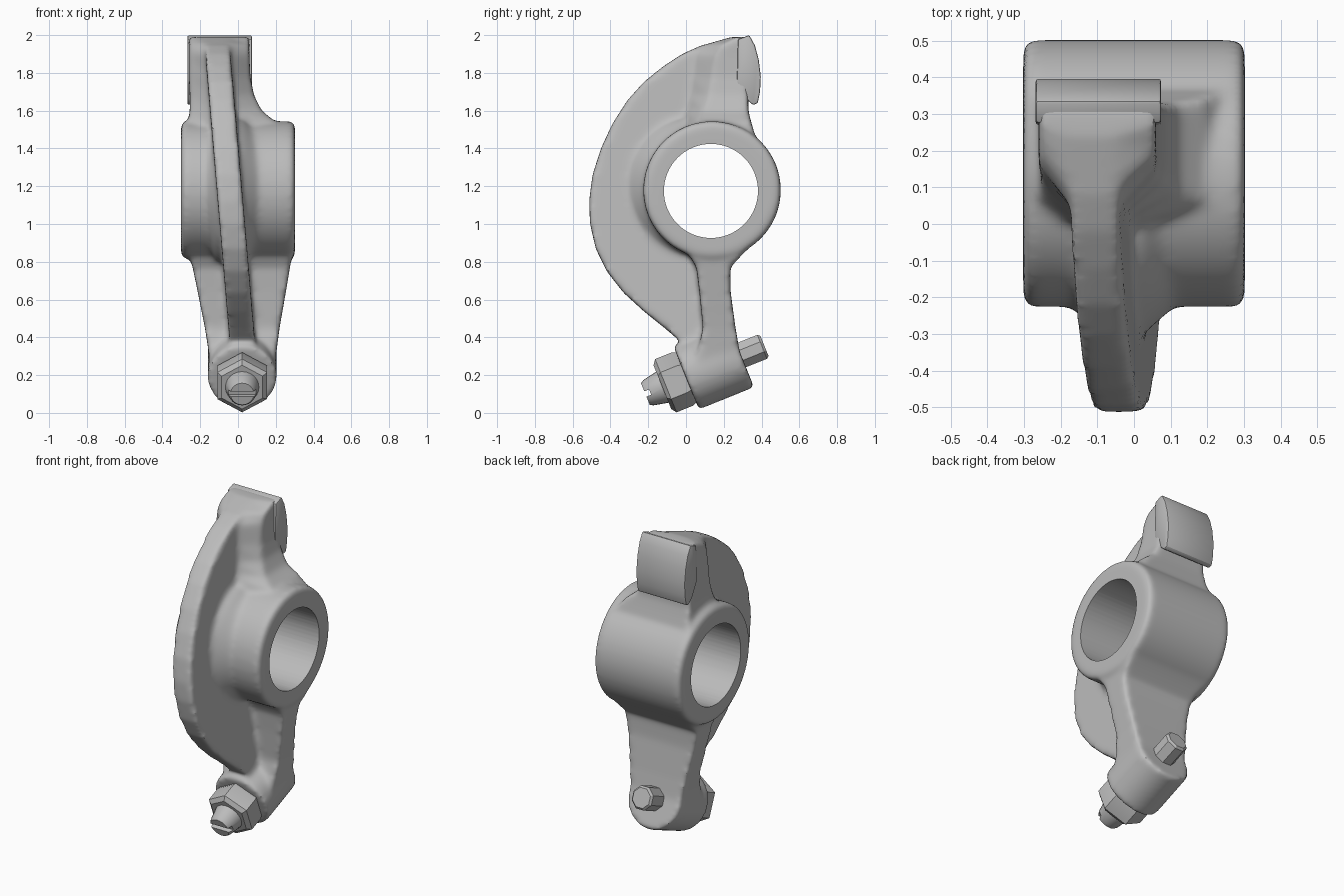
import bpy, bmesh, math
from mathutils import Vector, Matrix

if "Cube" in bpy.data.objects:
    bpy.data.objects.remove(bpy.data.objects["Cube"])

metal = bpy.data.materials.new("grey_metal")
metal.diffuse_color = (0.5, 0.5, 0.5, 1)
metal.use_nodes = True
metal.node_tree.nodes["Principled BSDF"].inputs["Base Color"].default_value = metal.diffuse_color

HUB_Y, HUB_Z = 0.138, 1.18
TILT = math.radians(22)
AXIS = Vector((0, math.cos(TILT), math.sin(TILT)))   # adjuster screw direction
SEAT = Vector((0.022, 0.0, 0.187))                   # nut seat centre


def finish(bm, name):
    bmesh.ops.recalc_face_normals(bm, faces=bm.faces)
    me = bpy.data.meshes.new(name)
    bm.to_mesh(me)
    bm.free()
    ob = bpy.data.objects.new(name, me)
    bpy.context.collection.objects.link(ob)
    me.materials.append(metal)
    return ob


def loft(name, rings):
    """Skin a closed solid through rings of points."""
    bm = bmesh.new()
    rows = [[bm.verts.new(p) for p in r] for r in rings]
    n = len(rows[0])
    for a, b in zip(rows, rows[1:]):
        for i in range(n):
            j = (i + 1) % n
            bm.faces.new((a[i], a[j], b[j], b[i]))
    bm.faces.new(rows[0])
    bm.faces.new(rows[-1])
    return finish(bm, name)


def turned(name, origin, axis, stations, sides, phase=0.0):
    """Round or hexagonal solid; stations are (distance, radius)."""
    u = Vector((1, 0, 0)) if abs(axis.x) < 0.5 else Vector((0, 1, 0))
    v = axis.cross(u)
    return loft(name, [[origin + axis * t + r * (u * math.cos(a) + v * math.sin(a))
                        for a in (phase + 2 * math.pi * i / sides for i in range(sides))]
                       for t, r in stations])


def select(obs):
    bpy.ops.object.select_all(action='DESELECT')
    for o in obs:
        o.select_set(True)
    bpy.context.view_layer.objects.active = obs[0]


def apply(ob, kind, **settings):
    select([ob])
    m = ob.modifiers.new(kind, kind)
    for k, val in settings.items():
        setattr(m, k, val)
    bpy.ops.object.modifier_apply(modifier=m.name)


X = Vector((1, 0, 0))
hub_centre = Vector((0, HUB_Y, HUB_Z))

# Hub barrel, and a flared collar blending it into the rib
hub = turned("rocker_body", hub_centre, X,
             [(-0.302, 0.345), (-0.285, 0.364), (0.285, 0.364), (0.302, 0.345)], 64)
collar = turned("collar", Vector((0, 0.085, HUB_Z)), X,
                [(-0.16, 0.32), (-0.11, 0.385), (-0.03, 0.385), (0.02, 0.39), (0.1, 0.32)], 48)

# Curved rib, leaning sideways from top to bottom
rib_profile = [(0.30, 1.985), (0.20, 1.975), (0.08, 1.945), (-0.02, 1.90), (-0.12, 1.835),
               (-0.22, 1.755), (-0.31, 1.655), (-0.39, 1.53), (-0.45, 1.40), (-0.495, 1.26),
               (-0.513, 1.12), (-0.508, 1.0), (-0.478, 0.87), (-0.42, 0.75), (-0.33, 0.635),
               (-0.22, 0.535), (-0.12, 0.455), (-0.02, 0.37), (0.10, 0.30), (0.16, 0.40),
               (0.14, 0.86), (-0.05, 0.96), (-0.15, 1.18), (-0.05, 1.40), (0.14, 1.48),
               (0.28, 1.60)]


def rib_x(z):
    return 0.055 - 0.085 * z


rib = loft("rib", [[Vector((rib_x(z) + s * 0.067, y, z)) for y, z in rib_profile]
                   for s in (-1, 1)])


# Head under the pad, narrowing forward into the rib
def head_ring(z, x0, x1, y_front, y_mid, y_back):
    c = rib_x(z)
    return [Vector(p) for p in ((x0, y_back, z), (x1, y_back, z), (x1, y_mid, z),
                                (c + 0.06, y_front, z), (c - 0.06, y_front, z), (x0, y_mid, z))]


head = loft("head", [head_ring(*s) for s in (
    (1.42, -0.27, 0.28, -0.02, 0.05, 0.38), (1.54, -0.26, 0.20, -0.02, 0.06, 0.345),
    (1.60, -0.255, 0.125, 0.0, 0.09, 0.33), (1.68, -0.255, 0.085, 0.02, 0.12, 0.33),
    (1.78, -0.26, 0.065, 0.03, 0.14, 0.33), (1.90, -0.26, 0.06, 0.04, 0.16, 0.33),
    (1.95, -0.26, 0.06, 0.10, 0.19, 0.33), (1.99, -0.26, 0.06, 0.24, 0.27, 0.33))])

# Lower arm from hub to adjuster boss
arm = loft("arm", [[Vector(p) for p in ((x0, y0, z), (x1, y0, z), (x1, y1, z), (x0, y1, z))]
                   for z, x0, x1, y0, y1 in (
    (0.90, -0.27, 0.29, -0.03, 0.36), (0.83, -0.255, 0.285, 0.02, 0.29),
    (0.77, -0.24, 0.275, 0.055, 0.235), (0.65, -0.215, 0.255, 0.07, 0.235),
    (0.45, -0.175, 0.22, 0.09, 0.262), (0.32, -0.155, 0.203, 0.06, 0.285),
    (0.22, -0.15, 0.195, 0.06, 0.29))])

# Adjuster boss
boss = turned("boss", SEAT, AXIS, [(0.0, 0.183), (0.315, 0.183)], 40)

# Fuse the casting, soften its corners, then bore the hub
select([hub, collar, rib, head, arm, boss])
bpy.ops.object.join()
body = hub
apply(body, 'REMESH', mode='VOXEL', voxel_size=0.014)
apply(body, 'SMOOTH', factor=0.5, iterations=14)
bore = turned("bore_cutter", Vector((0, 0.132, 1.175)), X, [(-0.5, 0.249), (0.5, 0.249)], 64)
apply(body, 'BOOLEAN', object=bore, operation='DIFFERENCE', solver='EXACT')
bpy.data.objects.remove(bore)

# Curved contact pad
pad_profile = [(0.275, 1.978), (0.335, 2.0), (0.365, 1.945), (0.385, 1.87), (0.396, 1.78),
               (0.392, 1.70), (0.380, 1.64), (0.355, 1.63), (0.32, 1.66), (0.27, 1.75)]
pad = loft("contact_pad", [[Vector((x, y, z)) for y, z in pad_profile] for x in (-0.268, 0.074)])
apply(pad, 'BEVEL', width=0.008, segments=2)

# Lock nut with chamfered outer end
nut = turned("lock_nut", SEAT, AXIS,
             [(-0.135, 0.125), (-0.115, 0.152), (-0.02, 0.152), (0.01, 0.14)], 6, math.pi / 6)

# Adjuster screw with slotted tip, and its square-cut far end
screw = turned("adjuster_screw", SEAT, AXIS,
               [(-0.232, 0.062), (-0.215, 0.072), (-0.12, 0.092), (0.02, 0.092)], 24)
bm = bmesh.new()
bmesh.ops.create_cube(bm, size=1, matrix=Matrix.Translation(SEAT - AXIS * 0.235)
                      @ Matrix.Rotation(TILT, 4, 'X') @ Matrix.Diagonal((0.3, 0.06, 0.03, 1)))
slot = finish(bm, "slot_cutter")
apply(screw, 'BOOLEAN', object=slot, operation='DIFFERENCE', solver='EXACT')
bpy.data.objects.remove(slot)
tip = turned("screw_end", SEAT, AXIS,
             [(0.28, 0.074), (0.435, 0.074), (0.448, 0.062)], 8, math.pi / 8)

for ob, angle in ((body, 35), (pad, 25), (nut, 25), (screw, 30), (tip, 25)):
    select([ob])
    bpy.ops.object.shade_smooth_by_angle(angle=math.radians(angle))
